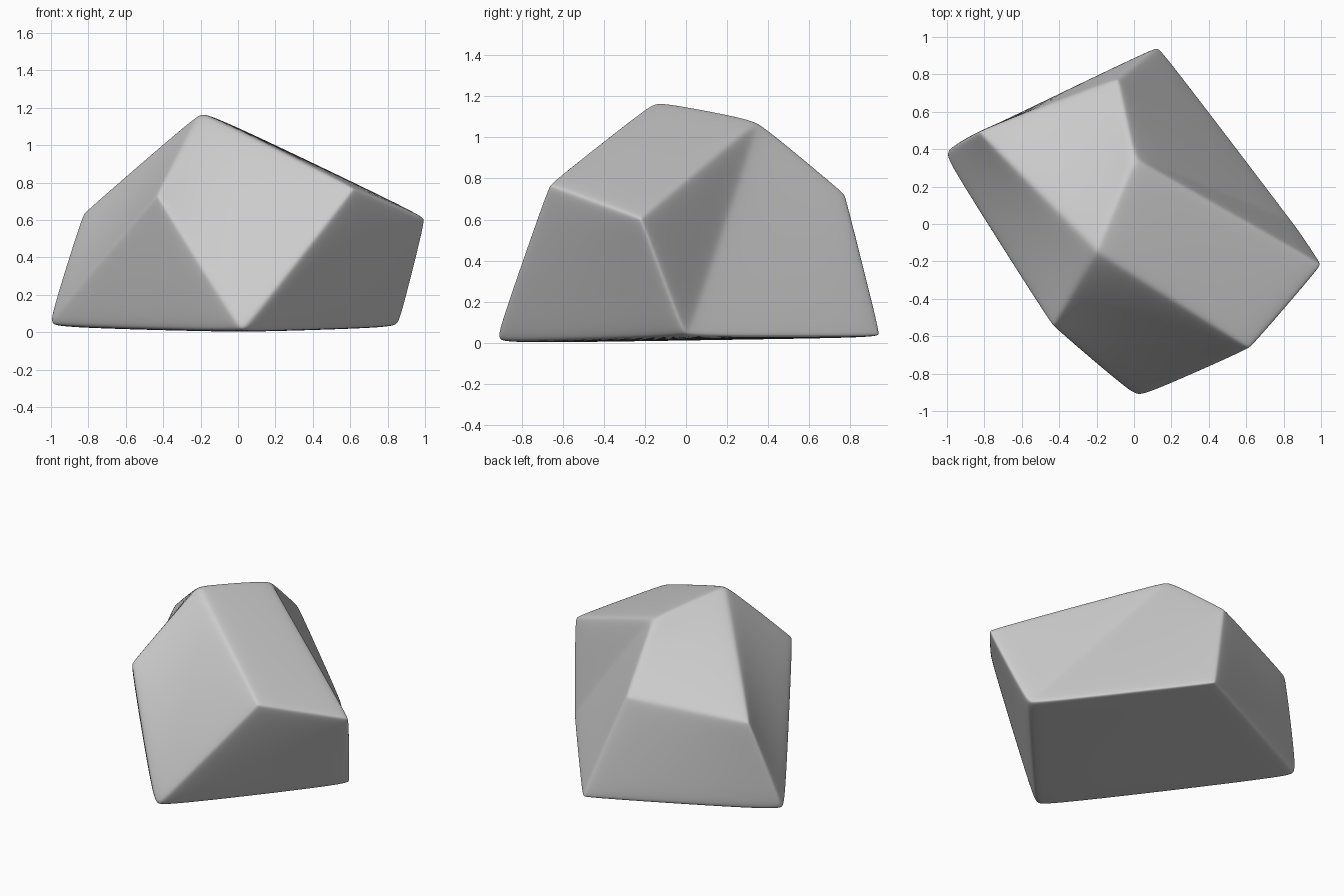
import bpy
import bmesh

cube = bpy.data.objects.get("Cube")
if cube:
    bpy.data.objects.remove(cube, do_unlink=True)

# Corners of the boulder
corners = {
    "peak": (-0.20, -0.15, 1.19),
    "ridge": (0.00, 0.36, 1.10),
    "east": (1.03, -0.22, 0.61),
    "south_east": (0.63, -0.68, 0.78),
    "south_west": (-0.44, -0.56, 0.74),
    "north_west": (-0.85, 0.50, 0.64),
    "north": (-0.08, 0.79, 0.73),
    "base_south": (0.02, -0.95, -0.01),
    "base_west": (-1.04, 0.39, 0.02),
    "base_north": (0.14, 0.97, 0.02),
    "base_east": (0.88, 0.00, 0.02),
}

# Broad facets between the corners
facets = [
    "peak ridge north north_west",
    "peak south_east east ridge",
    "peak south_west base_south south_east",
    "peak north_west base_west south_west",
    "south_west base_west base_south",
    "south_east base_south base_east east",
    "ridge east base_east",
    "ridge base_east base_north north",
    "north_west north base_north base_west",
    "base_south base_west base_north base_east",
]

stone = bpy.data.materials.new("grey_stone")
stone.use_nodes = True
grey = (0.6, 0.6, 0.6, 1)
stone.diffuse_color = grey
stone.node_tree.nodes["Principled BSDF"].inputs["Base Color"].default_value = grey

bm = bmesh.new()
verts = {name: bm.verts.new(co) for name, co in corners.items()}
for facet in facets:
    bm.faces.new([verts[name] for name in facet.split()])
bmesh.ops.recalc_face_normals(bm, faces=bm.faces)
mesh = bpy.data.meshes.new("boulder")
bm.to_mesh(mesh)
bm.free()
mesh.materials.append(stone)
mesh.shade_smooth()

boulder = bpy.data.objects.new("boulder", mesh)
bpy.context.collection.objects.link(boulder)

# Worn edges
bevel = boulder.modifiers.new("worn_edges", "BEVEL")
bevel.width = 0.045
bevel.segments = 2
bevel.limit_method = "NONE"
smooth = boulder.modifiers.new("rounding", "SUBSURF")
smooth.levels = smooth.render_levels = 3
